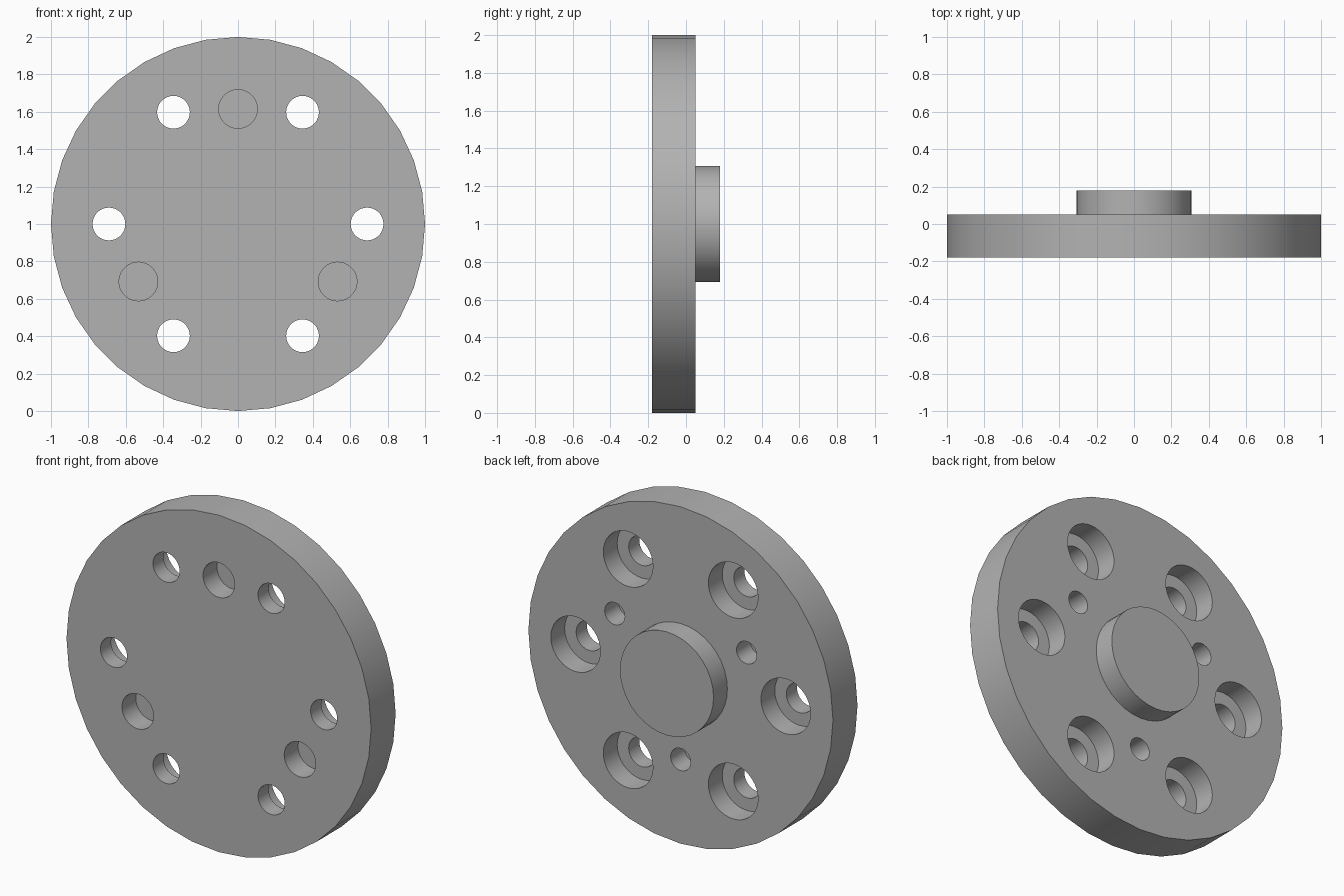
import bpy
from math import radians, cos, sin

if "Cube" in bpy.data.objects:
    bpy.data.objects.remove(bpy.data.objects["Cube"], do_unlink=True)

FRONT, BACK, TIP = -0.18, 0.05, 0.18   # y of disc faces and boss end
OVER = 0.1                             # cutter overshoot

grey = bpy.data.materials.new("grey metal")
grey.use_nodes = True
color = (0.45, 0.45, 0.45, 1)
grey.diffuse_color = color
grey.node_tree.nodes["Principled BSDF"].inputs["Base Color"].default_value = color


def cylinder(name, radius, y0, y1, x=0, z=1, sides=36):
    """Cylinder along y from y0 to y1."""
    bpy.ops.mesh.primitive_cylinder_add(
        vertices=sides, radius=radius, depth=y1 - y0,
        location=(x, (y0 + y1) / 2, z), rotation=(radians(90), 0, 0))
    ob = bpy.context.object
    ob.name = name
    ob.data.materials.append(grey)
    return ob


def drill(body, radius, y0, y1, ring, start, count):
    """Cut a ring of equal round holes into the body."""
    for i in range(count):
        a = radians(start + i * 360 / count)
        cutter = cylinder("drill", radius, y0, y1, ring * cos(a), 1 + ring * sin(a))
        cutter.hide_render = True
        mod = body.modifiers.new("hole", 'BOOLEAN')
        mod.object = cutter
        mod.solver = 'EXACT'
        bpy.context.view_layer.objects.active = body
        bpy.ops.object.modifier_apply(modifier=mod.name)
        bpy.data.objects.remove(cutter, do_unlink=True)


# Flange disc and central boss
disc = cylinder("flange_disc", 1, FRONT, BACK)
boss = cylinder("centre_boss", 0.307, BACK, TIP)

# Six counterbored bolt holes
drill(disc, 0.0875, FRONT - OVER, BACK + OVER, 0.69, 0, 6)
drill(disc, 0.163, BACK - 0.13, BACK + OVER, 0.69, 0, 6)
# Three blind holes in the front, three smaller ones in the back
drill(disc, 0.1035, FRONT - OVER, FRONT + 0.13, 0.615, 90, 3)
drill(disc, 0.066, BACK - 0.13, BACK + OVER, 0.5, 30, 3)

# Smooth round walls with sharp rims
for ob in (disc, boss):
    bpy.ops.object.select_all(action='DESELECT')
    ob.select_set(True)
    bpy.context.view_layer.objects.active = ob
    bpy.ops.object.shade_smooth_by_angle(angle=radians(30))
